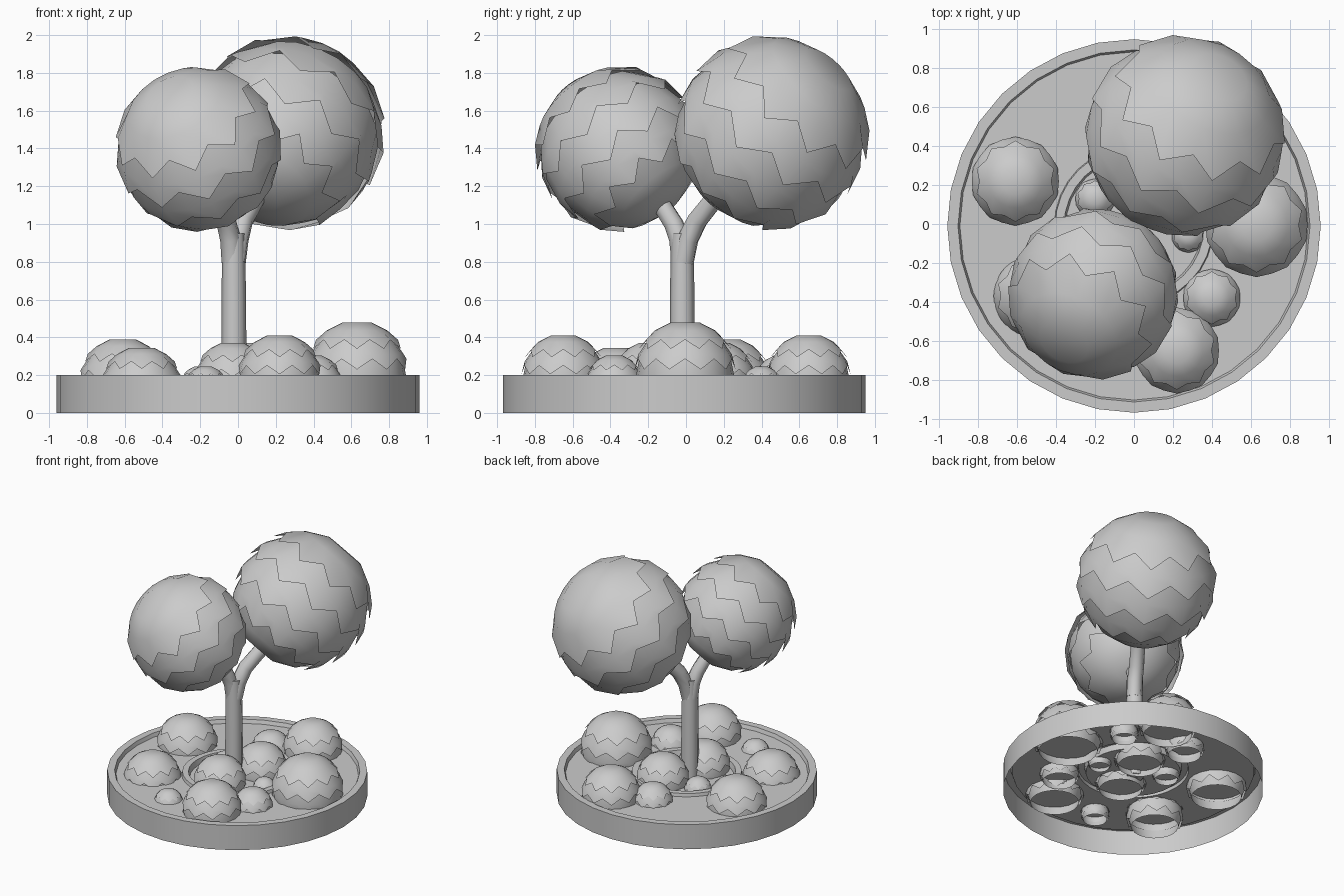
import bpy, bmesh
from math import sin, cos, pi, radians
from mathutils import Vector

if "Cube" in bpy.data.objects:
    bpy.data.objects.remove(bpy.data.objects["Cube"])


def finish(bm, name, angle=40):
    bmesh.ops.remove_doubles(bm, verts=bm.verts, dist=1e-5)
    me = bpy.data.meshes.new(name)
    bm.to_mesh(me)
    bm.free()
    me.shade_smooth()
    me.set_sharp_from_angle(angle=radians(angle))
    ob = bpy.data.objects.new(name, me)
    bpy.context.collection.objects.link(ob)
    return ob


def add_rings(bm, rings):
    vs = [[bm.verts.new(p) for p in r] for r in rings]
    n = len(rings[0])
    for a, b in zip(vs, vs[1:]):
        for i in range(n):
            j = (i + 1) % n
            bm.faces.new((a[i], b[i], b[j], a[j]))
    return vs


def foliage(name, center, R, axis=(0, 0, 1), closed=False):
    """Ball of overlapping leaf tiers, each with a zigzag lower edge."""
    n = 20
    bm = bmesh.new()

    def ring(theta, scale, zig=0.0, shift=0):
        out = []
        for i in range(n):
            t = radians(theta + zig * (1 if (i + shift) % 2 else -1))
            a = 2 * pi * i / n
            r = R * scale
            out.append((r * sin(t) * cos(a), r * sin(t) * sin(a), r * cos(t)))
        return out

    # Top cap
    cap = add_rings(bm, [ring(18, 1), ring(38, 1.005), ring(60, 1.03, 6)])
    bm.faces.new(cap[0])
    # Overlapping tiers
    edges = [84, 108, 132] if closed else [84, 108]
    prev = 60
    for k, e in enumerate(edges):
        add_rings(bm, [ring(prev - 9, 0.96), ring((prev + e) / 2, 1.0),
                       ring(e, 1.03, 6)])
        prev = e
    # Underside
    if closed:
        low = add_rings(bm, [ring(prev - 10, 0.97), ring(145, 1), ring(165, 1)])
        bm.faces.new(low[-1][::-1])
    else:
        add_rings(bm, [ring(prev - 10, 0.96), ring(122, 0.98)])
    ob = finish(bm, name)
    ob.location = center
    ob.rotation_mode = 'QUATERNION'
    ob.rotation_quaternion = Vector((0, 0, 1)).rotation_difference(Vector(axis))
    return ob


def tube(name, pts, radii):
    cu = bpy.data.curves.new(name, 'CURVE')
    cu.dimensions = '3D'
    cu.bevel_depth = 1.0
    cu.bevel_resolution = 2
    cu.use_fill_caps = True
    sp = cu.splines.new('POLY')
    sp.points.add(len(pts) - 1)
    for p, co, r in zip(sp.points, pts, radii):
        p.co = (*co, 1)
        p.radius = r
    sp.use_smooth = True
    ob = bpy.data.objects.new(name, cu)
    bpy.context.collection.objects.link(ob)


# Round planter, open below, with soil bed and inner ring
profile = [(.96, 0), (.96, .2), (.905, .2), (.895, .17), (.41, .17), (.405, .195),
           (.36, .195), (.35, .15), (.02, .15)]
bm = bmesh.new()
rows = add_rings(bm, [[(r * cos(2 * pi * i / 32), r * sin(2 * pi * i / 32) - .01, z)
                       for i in range(32)] for r, z in profile])
bm.faces.new(rows[-1])
bmesh.ops.recalc_face_normals(bm, faces=bm.faces)
if max(bm.faces, key=lambda f: f.calc_center_median().z).normal.z < 0:
    bmesh.ops.reverse_faces(bm, faces=bm.faces)
finish(bm, "planter", 30)

# Trunk and forked branches
tube("trunk", [(-.022, -.02, .12), (-.022, -.02, .6), (-.024, -.02, .95)],
     [.067, .065, .06])
tube("front_branch", [(-.03, -.02, .8), (-.04, -.035, .92), (-.06, -.065, 1.0),
                      (-.10, -.14, 1.12), (-.18, -.29, 1.33)],
     [.058, .056, .053, .05, .05])
tube("back_branch", [(-.015, -.015, .8), (.0, .01, .92), (.025, .06, 1.02),
                     (.08, .14, 1.12), (.2, .32, 1.33)],
     [.058, .058, .056, .054, .052])

# Crowns tilted along their branches
foliage("front_crown", (-.21, -.36, 1.4), .43, (-.22, -.36, .42), True)
foliage("back_crown", (.262, .455, 1.485), .505, (.26, .45, .5), True)

# Bushes: x, y, radius, top height
bushes = [(-.61, .22, .222, .40), (.63, -.005, .26, .49), (.22, -.65, .215, .42),
          (.22, .65, .215, .42), (-.51, -.37, .21, .355), (.40, -.38, .145, .31),
          (-.06, .51, .145, .31), (-.17, -.65, .105, .25), (.43, .40, .105, .25),
          (-.03, -.19, .19, .38), (.09, .17, .19, .38),
          (.28, -.06, .085, .24), (-.2, .13, .1, .25)]
for i, (x, y, r, top) in enumerate(bushes):
    foliage(f"bush_{i + 1}", (x, y, top - r), r)
